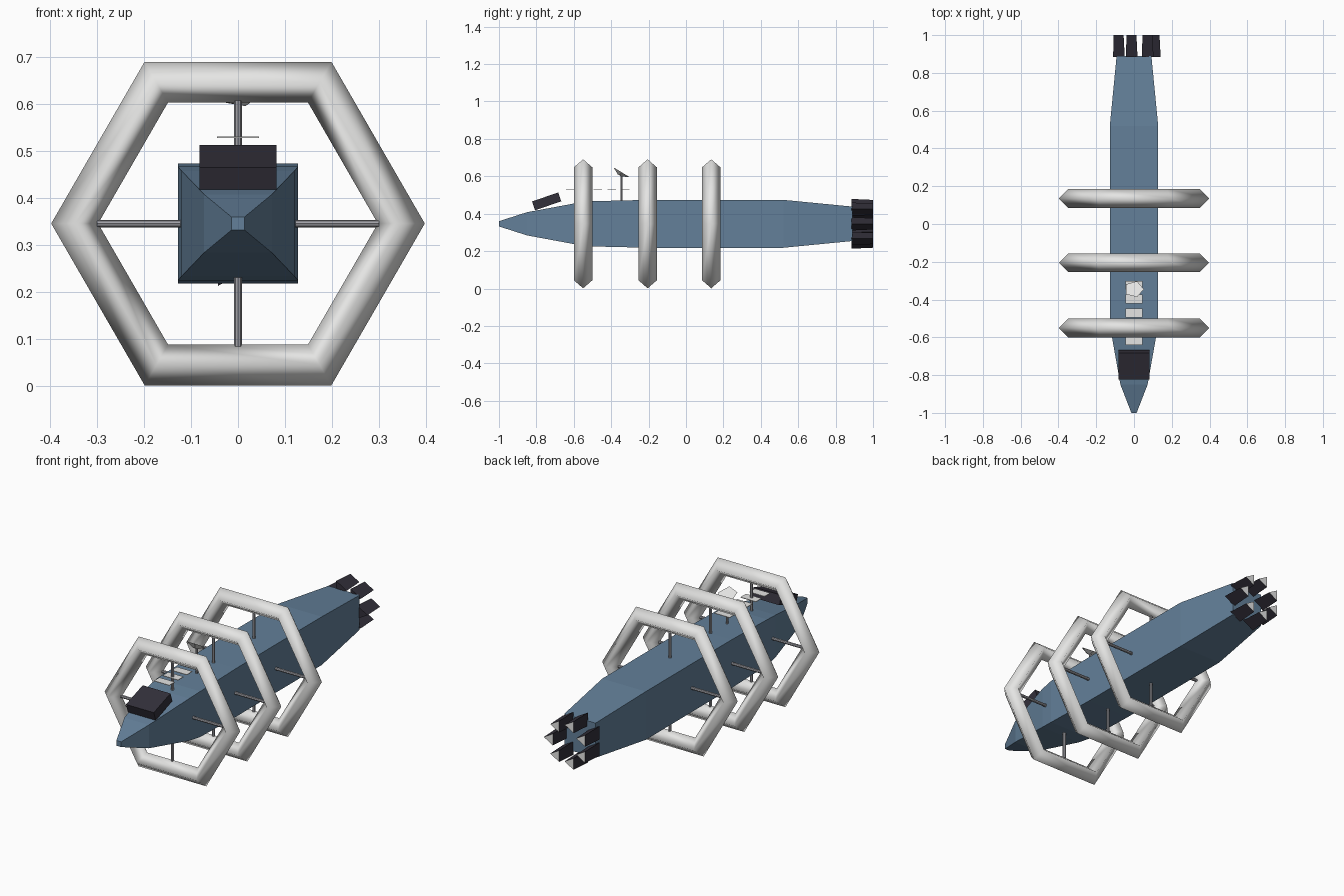
import bpy, bmesh, math
from mathutils import Matrix, Vector

cube = bpy.data.objects.get("Cube")
if cube:
    bpy.data.objects.remove(cube, do_unlink=True)

AXIS_Z = 0.346  # height of the ship's long axis


def material(name, rgb):
    m = bpy.data.materials.new(name)
    m.use_nodes = True
    m.diffuse_color = (*rgb, 1)
    m.node_tree.nodes["Principled BSDF"].inputs["Base Color"].default_value = (*rgb, 1)
    return m


hull_blue = material("hull blue", (0.125, 0.215, 0.32))
pale_grey = material("pale grey", (0.78, 0.78, 0.77))
strut_grey = material("strut grey", (0.36, 0.36, 0.39))
charcoal = material("charcoal", (0.032, 0.029, 0.042))


def finish(bm, name, mats, smooth=False):
    bmesh.ops.recalc_face_normals(bm, faces=bm.faces)
    mesh = bpy.data.meshes.new(name)
    bm.to_mesh(mesh)
    bm.free()
    for m in mats:
        mesh.materials.append(m)
    for p in mesh.polygons:
        p.use_smooth = smooth
    ob = bpy.data.objects.new(name, mesh)
    bpy.context.collection.objects.link(ob)
    return ob


def box(name, center, size, mat, tilt=0):
    bm = bmesh.new()
    m = Matrix.Translation(center) @ Matrix.Rotation(tilt, 4, 'X') @ Matrix.Diagonal((*size, 1))
    bmesh.ops.create_cube(bm, size=1, matrix=m)
    return finish(bm, name, [mat])


def rod(name, a, b, r1, r2, sides, mats, spin=0):
    a, b = Vector(a), Vector(b)
    turn = (b - a).to_track_quat('Z', 'Y').to_matrix().to_4x4()
    m = Matrix.Translation((a + b) / 2) @ turn @ Matrix.Rotation(spin, 4, 'Z')
    bm = bmesh.new()
    bmesh.ops.create_cone(bm, cap_ends=True, segments=sides, radius1=r1, radius2=r2,
                          depth=(b - a).length, matrix=m)
    return finish(bm, name, mats)


# Hull: square sections lofted along y (y, half width, half height)
sections = [(-1, 0.014, 0.014), (-0.85, 0.072, 0.062), (-0.58, 0.12, 0.112),
            (-0.5, 0.128, 0.121), (-0.2, 0.128, 0.128), (0.52, 0.128, 0.128),
            (0.89, 0.092, 0.092)]
bm = bmesh.new()
loops = [[bm.verts.new((sx * w, y, AXIS_Z + sz * h))
          for sx, sz in ((-1, -1), (1, -1), (1, 1), (-1, 1))] for y, w, h in sections]
for lo, hi in zip(loops, loops[1:]):
    for i in range(4):
        j = (i + 1) % 4
        bm.faces.new((lo[i], lo[j], hi[j], hi[i]))
bm.faces.new(loops[0])
bm.faces.new(loops[-1])
finish(bm, "hull", [hull_blue])


# Habitat rings: six-sided hoops with a diamond section, plus cross struts
def ring(name, y):
    bm = bmesh.new()
    grid = []
    for k in range(6):
        a = k * math.pi / 3
        row = []
        for s in range(4):
            t = s * math.pi / 2
            r = 0.348 + 0.05 * math.cos(t)
            row.append(bm.verts.new((r * math.cos(a), y + 0.05 * math.sin(t),
                                     AXIS_Z + r * math.sin(a))))
        grid.append(row)
    for k in range(6):
        for s in range(4):
            n, u = (k + 1) % 6, (s + 1) % 4
            bm.faces.new((grid[k][s], grid[n][s], grid[n][u], grid[k][u]))
    finish(bm, name, [pale_grey], smooth=True)


for label, y in (("front", -0.55), ("middle", -0.205), ("rear", 0.135)):
    ring(label + "_ring", y)
    rod(label + "_cross_strut", (-0.3, y, AXIS_Z), (0.3, y, AXIS_Z),
        0.008, 0.008, 8, [strut_grey])
    rod(label + "_upright_strut", (0, y, AXIS_Z - 0.262), (0, y, AXIS_Z + 0.262),
        0.008, 0.008, 8, [strut_grey])

# Engines: seven three-sided nozzles in a circle, with pale rear ends
for k in range(7):
    a = k * math.tau / 7
    x, z = 0.1 * math.cos(a), AXIS_Z + 0.1 * math.sin(a)
    bm = bmesh.new()
    rows = []
    for y, r in ((0.885, 0.041), (1.0, 0.035)):
        rows.append([bm.verts.new((x + r * math.cos(i * math.tau / 3), y,
                                   z + r * math.sin(i * math.tau / 3))) for i in range(3)])
    for i in range(3):
        j = (i + 1) % 3
        bm.faces.new((rows[0][i], rows[0][j], rows[1][j], rows[1][i]))
    bm.faces.new(rows[0])
    bm.faces.new(rows[1]).material_index = 1
    finish(bm, f"engine_{k + 1}", [charcoal, pale_grey])

# Tilted bridge block on the nose
box("bridge", (0, -0.745, 0.466), (0.163, 0.148, 0.05), charcoal, math.radians(19))

# Row of thin floating panels above the hull
for k in range(5):
    box(f"panel_{k + 1}", (0, -0.618 + 0.0735 * k, 0.53), (0.09, 0.046, 0.003), pale_grey)

# Dish on a short mast, tipped toward the rear
rod("dish_mast", (0, -0.345, 0.47), (0, -0.345, 0.608), 0.006, 0.006, 8, [strut_grey])
top = Vector((0, -0.345, 0.622))
facing = Vector((0, 0.52, 0.85)).normalized()
rod("dish", top - facing * 0.02, top, 0.012, 0.052, 5, [pale_grey], math.pi / 2)
